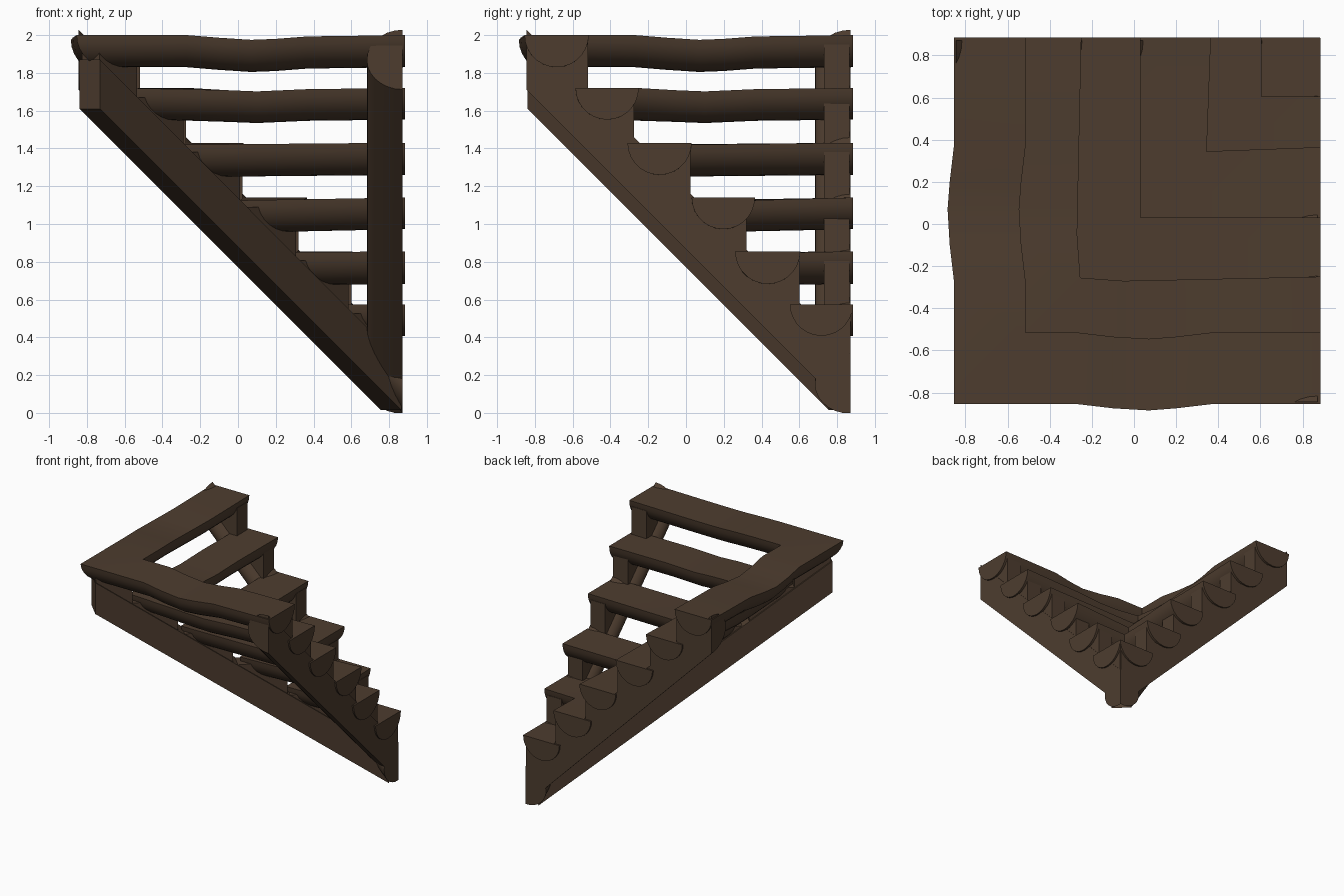
import bpy, bmesh, math

if "Cube" in bpy.data.objects:
    bpy.data.objects.remove(bpy.data.objects["Cube"])

wood = bpy.data.materials.new("dark_brown_wood")
wood.diffuse_color = (0.075, 0.046, 0.028, 1)
wood.use_nodes = True
wood.node_tree.nodes["Principled BSDF"].inputs["Base Color"].default_value = wood.diffuse_color


def finish(name, verts, faces):
    me = bpy.data.meshes.new(name)
    me.from_pydata(verts, [], faces)
    bm = bmesh.new()
    bm.from_mesh(me)
    bmesh.ops.remove_doubles(bm, verts=bm.verts, dist=1e-4)
    bmesh.ops.recalc_face_normals(bm, faces=bm.faces)
    bm.to_mesh(me)
    bm.free()
    me.materials.append(wood)
    ob = bpy.data.objects.new(name, me)
    bpy.context.collection.objects.link(ob)
    bpy.ops.object.select_all(action='DESELECT')
    ob.select_set(True)
    bpy.context.view_layer.objects.active = ob
    bpy.ops.object.shade_smooth_by_angle(angle=math.radians(35))
    return ob


def loft(name, sections):
    """Skin closed cross-sections and cap both ends."""
    n = len(sections[0])
    verts = [p for s in sections for p in s]
    faces = []
    for k in range(len(sections) - 1):
        for j in range(n):
            a, b = k * n + j, k * n + (j + 1) % n
            faces.append((a, b, b + n, a + n))
    faces.append(tuple(range(n)))
    faces.append(tuple(range(len(verts) - n, len(verts))))
    return finish(name, verts, faces)


def swap(p):
    return (p[1], p[0], p[2])


# L-shaped half-log treads: outer, inner, top, mitre dz, wobble stations (along, side, up)
END = 0.885
treads = [
    (-0.855, -0.515, 2.0, 0, [(-.27, 0, 0), (-.1, -.02, -.014), (.07, -.03, -.025),
                              (.2, -.02, -.02), (.37, 0, -.007), (END, 0, 0)]),
    (-0.59, -0.255, 1.72, 0, [(-.05, -.015, -.012), (.1, -.012, -.018),
                              (.37, -.006, -.006), (END, .005, 0)]),
    (-0.31, 0.03, 1.43, -.01, [(END, 0, 0)]),
    (0.01, 0.345, 1.14, -.015, [(END, .02, 0)]),
    (0.26, 0.605, 0.855, -.005, [(END, 0, 0)]),
    (0.55, 0.884, 0.575, 0, [(END, 0, 0)]),
]
SEG = 14
for i, (out, inn, top, mz, stations) in enumerate(treads):
    c, r = (out + inn) / 2, (inn - out) / 2
    prof = [(c - r * math.cos(math.pi * k / SEG), top - r * math.sin(math.pi * k / SEG))
            for k in range(SEG + 1)]
    leg = [[(s, y + dy, z + dz) for y, z in prof] for s, dy, dz in stations]
    mitre = [(y, y, z + mz) for y, z in prof]
    loft(f"tread_{i + 1}", leg[::-1] + [mitre] + [[swap(p) for p in s] for s in leg])

# side stringers: sloping half-logs, flat side out, round side in
FLAT, DEPTH, MID, HALF = 0.872, 0.19, 1.025, 0.158


def stringer_section(y):
    pts = []
    for k in range(SEG + 1):
        a = math.pi * k / SEG
        pts.append((FLAT - DEPTH * math.sin(a), y, max(0, MID - y + HALF * math.cos(a))))
    return pts


ends = [stringer_section(-0.845), stringer_section(0.70), stringer_section(FLAT)]
loft("right_stringer", ends)
loft("back_stringer", [[swap(p) for p in s] for s in ends])

# triangular riser blocks standing on the side stringers
backs = [-0.52, -0.275, 0.025, 0.32, 0.6, 0.87]


def block_profile(b, top, line):
    t = top - 0.05
    front = max(-0.845, line - t)
    return [(b, t), (b, line - b), (front, line - front), (front, t + 0.001)]


for i, b in enumerate(backs):
    prof = block_profile(b, treads[i][2], 1.05)
    secs = [[(x, u, max(0, z)) for u, z in prof] for x in (0.73, 0.866)]
    loft(f"right_riser_block_{i + 1}", secs)
    loft(f"back_riser_block_{i + 1}", [[swap(p) for p in s] for s in secs])


# diagonal corner stringer and its riser blocks
def diagonal(name, prof, half):
    o = half / math.sqrt(2)
    loft(name, [[(u + s * o, u - s * o, max(0, z)) for u, z in prof] for s in (-1, 1)])


diagonal("corner_stringer", [(-0.785, 1.61), (-0.785, 1.87), (0.81, 0.27), (0.81, 0.015)], 0.078)
for i, b in enumerate(backs):
    prof = [(max(-0.78, u), z) for u, z in block_profile(b - 0.06, treads[i][2], 1.0)]
    diagonal(f"corner_riser_block_{i + 1}", prof, 0.065)
